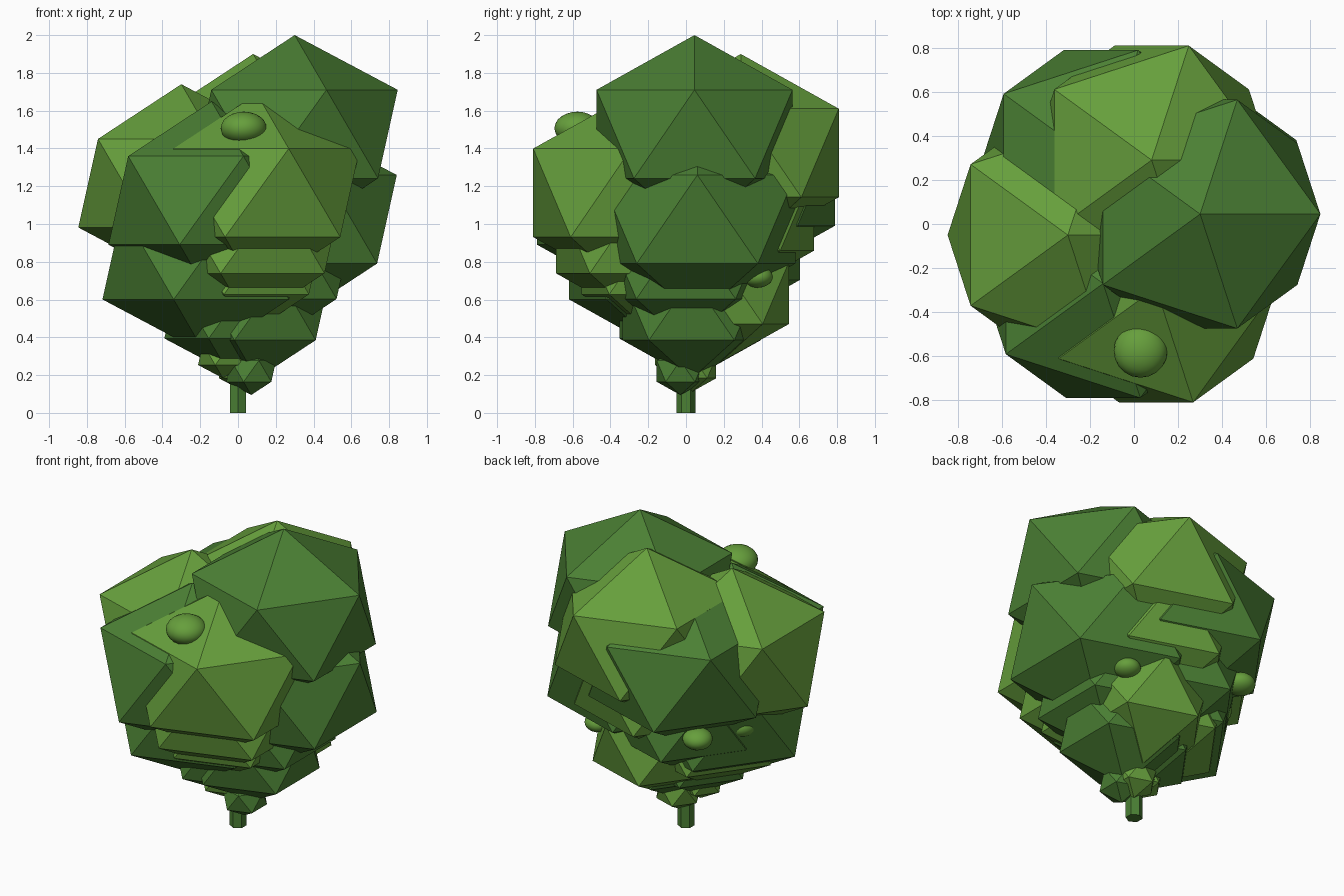
import bpy, math

if "Cube" in bpy.data.objects:
    bpy.data.objects.remove(bpy.data.objects["Cube"])


def material(name, rgb):
    m = bpy.data.materials.new(name)
    m.diffuse_color = (*rgb, 1)
    m.use_nodes = True
    m.node_tree.nodes["Principled BSDF"].inputs["Base Color"].default_value = m.diffuse_color
    return m


LIGHT = material("light leaf green", (0.133, 0.345, 0.045))
DARK = material("dark leaf green", (0.070, 0.215, 0.034))


def clump(name, x, y, z, r, mat, detail=1, squash=0.859):
    bpy.ops.mesh.primitive_ico_sphere_add(subdivisions=detail, radius=r, location=(x, y, z))
    o = bpy.context.object
    o.name = name
    o.scale.z = squash
    o.data.materials.append(mat)
    return o


# Thin six-sided trunk
bpy.ops.mesh.primitive_cylinder_add(vertices=6, radius=0.05, depth=0.8, location=(0, 0, 0.4))
trunk = bpy.context.object
trunk.name = "trunk"
trunk.data.materials.append(DARK)

# Large crown clumps, spiralling around the trunk
R = 0.61
crown = [
    (0.30, 0.045, 1.476, R, DARK),
    (0.08, 0.29, 1.376, R, LIGHT),
    (-0.15, 0.27, 1.225, R, DARK),
    (-0.30, -0.05, 1.216, R, LIGHT),
    (-0.14, -0.27, 1.125, R, DARK),
    (0.10, -0.29, 1.165, R, LIGHT),
    (0.295, 0.06, 1.025, R, DARK),
    (-0.172, -0.10, 0.835, R, DARK),
]
for i, c in enumerate(crown):
    clump(f"crown_clump_{i + 1}", *c)

# Middle clumps, partly hidden under the crown
middle = [
    (0.06, 0.21, 1.07, 0.55, LIGHT),
    (-0.10, 0.17, 0.90, 0.51, DARK),
    (0.06, -0.22, 0.95, 0.55, LIGHT),
    (0.05, -0.17, 0.80, 0.45, LIGHT),
    (0.16, 0.00, 0.795, 0.50, DARK),
    (-0.15, -0.02, 0.735, 0.50, LIGHT),
    (0.08, 0.18, 0.636, 0.43, LIGHT),
    (0.10, 0.03, 0.55, 0.43, DARK),
    (-0.05, -0.03, 0.54, 0.38, DARK),
]
for i, c in enumerate(middle):
    clump(f"middle_clump_{i + 1}", *c)

# Small clumps at the foot of the crown
foot = [
    (-0.08, -0.04, 0.31, 0.147, LIGHT),
    (0.03, 0.035, 0.24, 0.147, LIGHT),
    (0.07, -0.03, 0.221, 0.147, DARK),
]
for i, c in enumerate(foot):
    clump(f"foot_clump_{i + 1}", *c)

# Smooth round buds
buds = [
    (0.03, -0.575, 1.507, 0.122),
    (-0.50, 0.15, 0.85, 0.10),
    (0.37, 0.38, 0.72, 0.08),
    (-0.42, 0.48, 0.86, 0.09),
]
for i, b in enumerate(buds):
    bud = clump(f"bud_{i + 1}", *b, LIGHT, detail=3, squash=0.72)
    bpy.ops.object.shade_smooth_by_angle(angle=math.radians(40))
